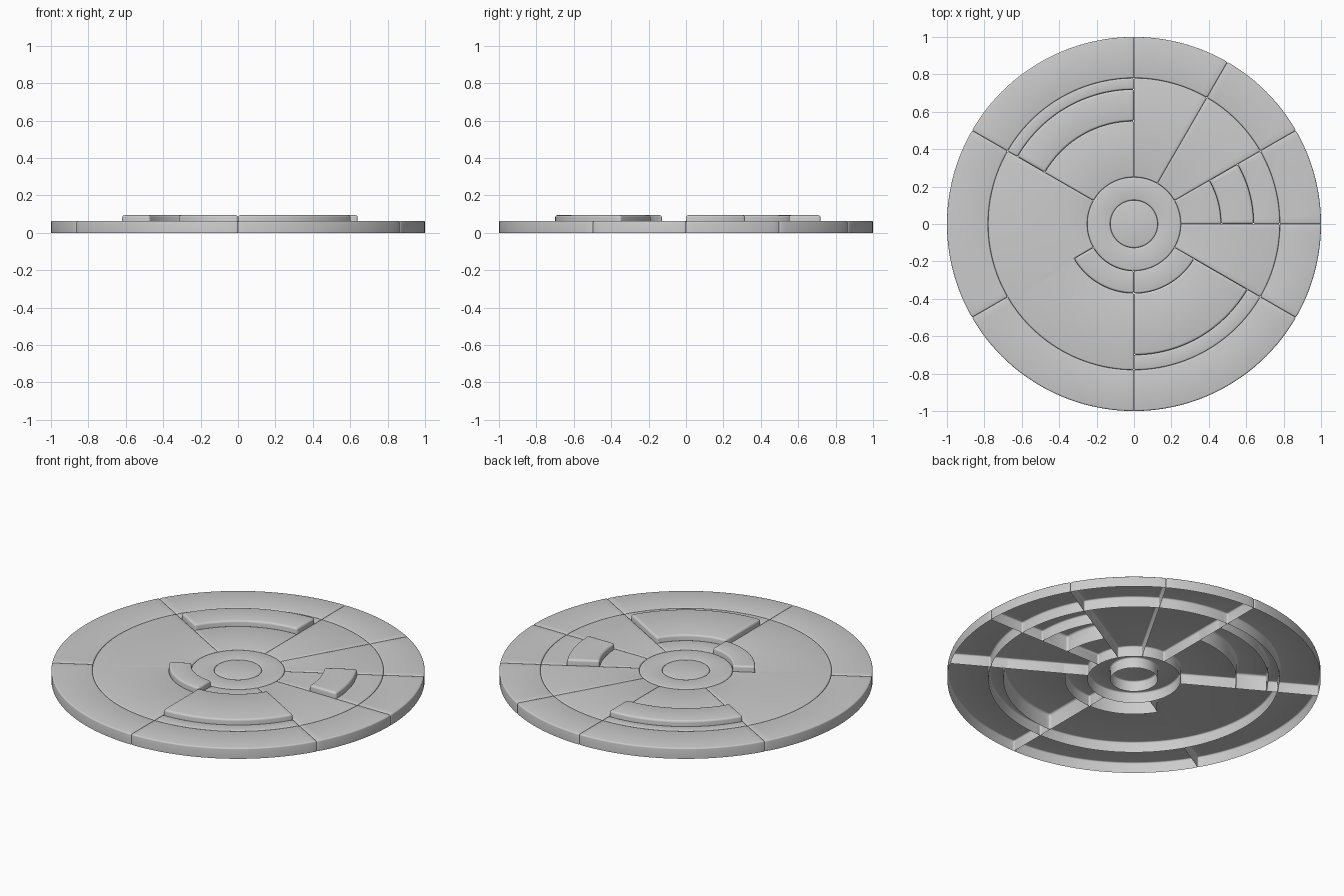
import bpy, bmesh, math

if "Cube" in bpy.data.objects:
    bpy.data.objects.remove(bpy.data.objects["Cube"])

FLAT, RAISED = 0.063, 0.094


def panel(name, cells, height, bevel=0.008):
    """Open-bottomed shell made of ring cells (r0, r1, a0, a1), edges rounded."""
    bm = bmesh.new()

    def vert(r, a):
        return bm.verts.new((r * math.cos(math.radians(a)), r * math.sin(math.radians(a)), height))

    for r0, r1, a0, a1 in cells:
        n = round((a1 - a0) / 2.5)
        angles = [a0 + (a1 - a0) * i / n for i in range(n + 1)]
        outer = [vert(r1, a) for a in angles]
        if r0 == 0:
            bm.faces.new(outer[:-1])
            continue
        inner = [vert(r0, a) for a in angles]
        for i in range(n):
            bm.faces.new((inner[i], outer[i], outer[i + 1], inner[i + 1]))
    bmesh.ops.remove_doubles(bm, verts=bm.verts[:], dist=1e-4)
    loose = [v for v in bm.verts if not v.link_faces]
    bmesh.ops.delete(bm, geom=loose, context='VERTS')

    # side walls down to the ground
    rim = [e for e in bm.edges if e.is_boundary]
    new = bmesh.ops.extrude_edge_only(bm, edges=rim)['geom']
    for v in new:
        if isinstance(v, bmesh.types.BMVert):
            v.co.z = 0
    bmesh.ops.recalc_face_normals(bm, faces=bm.faces[:])
    bm.normal_update()
    if max(bm.faces, key=lambda f: abs(f.normal.z)).normal.z < 0:
        bmesh.ops.reverse_faces(bm, faces=bm.faces[:])

    # round the top rim and the upright corners
    sharp = [e for e in bm.edges if len(e.link_faces) == 2
             and e.calc_face_angle() > math.radians(30)]
    bmesh.ops.bevel(bm, geom=sharp, offset=bevel, segments=3, profile=0.5,
                    affect='EDGES', clamp_overlap=True)
    mesh = bpy.data.meshes.new(name)
    bm.to_mesh(mesh)
    bm.free()
    obj = bpy.data.objects.new(name, mesh)
    bpy.context.collection.objects.link(obj)
    bpy.ops.object.select_all(action='DESELECT')
    obj.select_set(True)
    bpy.context.view_layer.objects.active = obj
    bpy.ops.object.shade_smooth_by_angle(angle=math.radians(35))


# hub
panel("hub_disc", [(0, 0.127, 0, 360)], FLAT)
panel("hub_ring", [(0.127, 0.25, 0, 360)], FLAT)

# outer rim segments
cuts = [0, 30, 60, 90, 150, 210, 270, 330, 360]
for a0, a1 in zip(cuts, cuts[1:]):
    panel("rim_segment", [(0.78, 1.0, a0, a1)], FLAT)

# plain middle sectors
for a0, a1 in [(30, 60), (60, 90), (330, 360)]:
    panel("middle_sector", [(0.25, 0.78, a0, a1)], FLAT)

# sectors with a raised band between two flat bands
for a0, a1, r0, r1 in [(0, 30, 0.465, 0.64), (90, 150, 0.55, 0.72), (270, 330, 0.37, 0.70)]:
    panel("inner_band", [(0.25, r0, a0, a1)], FLAT)
    panel("raised_band", [(r0, r1, a0, a1)], RAISED, 0.012)
    panel("outer_band", [(r1, 0.78, a0, a1)], FLAT)

# wide left sector wrapping a raised block beside the hub
panel("wide_sector", [(0.25, 0.37, 150, 210), (0.37, 0.78, 150, 210),
                      (0.37, 0.78, 210, 270)], FLAT)
panel("raised_block", [(0.25, 0.37, 210, 270)], RAISED, 0.012)
